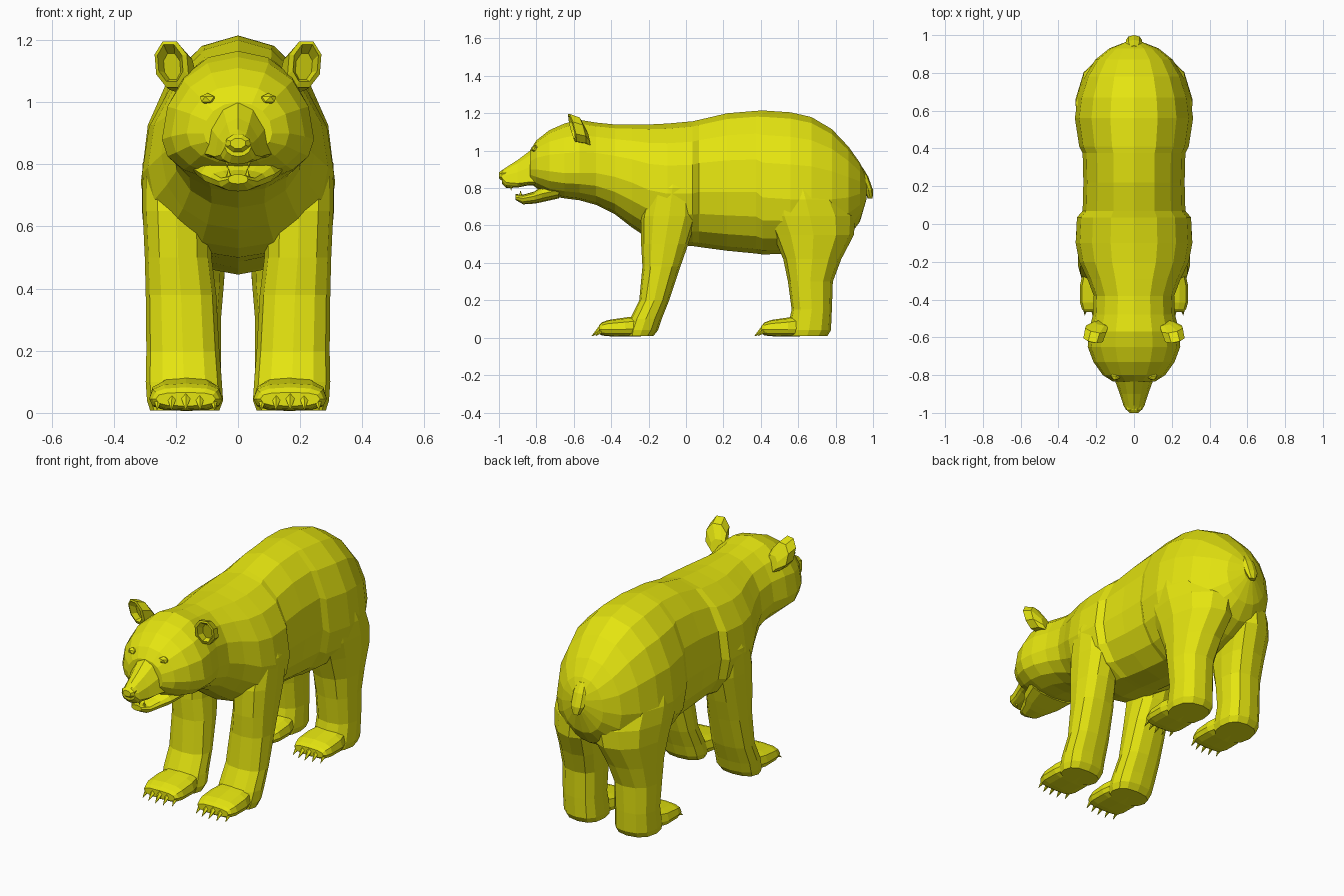
import bpy, bmesh, math
from mathutils import Vector, Matrix

fur = bpy.data.materials.new("yellow")
fur.diffuse_color = (0.78, 0.78, 0.005, 1)


def finish(name, bm, mirror=False):
    bmesh.ops.recalc_face_normals(bm, faces=bm.faces)
    me = bpy.data.meshes.new(name)
    bm.to_mesh(me)
    bm.free()
    me.materials.append(fur)
    ob = bpy.data.objects.new(name, me)
    bpy.context.collection.objects.link(ob)
    if mirror:
        ob.modifiers.new("mirror", 'MIRROR').use_mirror_merge = False
    return ob


def unit_ring(n, power, turn=0.0):
    """Points of a unit superellipse."""
    pts = []
    for i in range(n):
        a = 2 * math.pi * (i + turn) / n
        c, s = math.cos(a), math.sin(a)
        pts.append((math.copysign(abs(c) ** (2 / power), c),
                    math.copysign(abs(s) ** (2 / power), s)))
    return pts


def loft(name, rings, mirror=False):
    """Skin a list of equal-length point rings and cap both ends."""
    bm = bmesh.new()
    vs = [[bm.verts.new(p) for p in r] for r in rings]
    n = len(vs[0])
    for a, b in zip(vs, vs[1:]):
        for i in range(n):
            j = (i + 1) % n
            bm.faces.new((a[i], a[j], b[j], b[i]))
    bm.faces.new(vs[0])
    bm.faces.new(vs[-1])
    return finish(name, bm, mirror)


def along_y(name, sections, n=16, power=2.0, xc=0.0, mirror=False, turn=0.0):
    """Sections: y, half width, bottom z, widest z, top z."""
    rings = []
    for y, w, zb, zw, zt in sections:
        rings.append([(xc + w * c, y, zw + s * ((zt - zw) if s > 0 else (zw - zb)))
                      for c, s in unit_ring(n, power, turn)])
    return loft(name, rings, mirror)


def along_z(name, sections, n=12, power=2.4, mirror=True):
    """Sections: z, front y, back y, inner x, outer x, inward pinch of the back."""
    rings = []
    for z, yf, yb, xi, xo, pinch in sections:
        ring = []
        for c, s in unit_ring(n, power):
            x = (xi + xo) / 2 + (xo - xi) / 2 * c - pinch * max(0, s) ** 2
            ring.append((x if not mirror else max(x, 0.01), (yf + yb) / 2 + (yb - yf) / 2 * s, z))
        rings.append(ring)
    return loft(name, rings, mirror)


# Trunk, neck and skull, with small steps behind the shoulder and before the haunch
along_y("body", [
    (0.965, 0.04, 0.74, 0.80, 0.86), (0.93, 0.13, 0.62, 0.77, 0.935),
    (0.87, 0.205, 0.54, 0.75, 1.02), (0.78, 0.26, 0.49, 0.74, 1.115),
    (0.67, 0.298, 0.46, 0.74, 1.18), (0.56, 0.313, 0.45, 0.74, 1.205),
    (0.41, 0.29, 0.445, 0.75, 1.215), (0.375, 0.272, 0.45, 0.78, 1.213),
    (0.22, 0.268, 0.465, 0.78, 1.20), (0.07, 0.272, 0.485, 0.78, 1.165),
    (0.035, 0.302, 0.49, 0.77, 1.157), (-0.10, 0.309, 0.50, 0.77, 1.145),
    (-0.20, 0.29, 0.53, 0.79, 1.14), (-0.29, 0.247, 0.59, 0.83, 1.14),
    (-0.38, 0.213, 0.66, 0.86, 1.14), (-0.48, 0.217, 0.71, 0.88, 1.15),
    (-0.57, 0.24, 0.735, 0.88, 1.165), (-0.65, 0.245, 0.745, 0.88, 1.145),
    (-0.73, 0.215, 0.76, 0.89, 1.11), (-0.80, 0.165, 0.80, 0.90, 1.055),
    (-0.835, 0.11, 0.83, 0.90, 1.0)], n=16, power=2.1)

# Muzzle, nose and lower jaw
along_y("muzzle", [
    (-0.76, 0.125, 0.81, 0.835, 1.055), (-0.84, 0.097, 0.815, 0.832, 0.995),
    (-0.90, 0.075, 0.803, 0.825, 0.95), (-0.96, 0.056, 0.80, 0.83, 0.912),
    (-0.985, 0.042, 0.825, 0.855, 0.895)], n=12, power=1.9)
along_y("nose", [
    (-0.95, 0.04, 0.84, 0.87, 0.905), (-0.985, 0.042, 0.838, 0.87, 0.897),
    (-1.0, 0.026, 0.85, 0.868, 0.885)], n=8, turn=0.5)
along_y("lower_jaw", [
    (-0.68, 0.15, 0.745, 0.79, 0.85), (-0.77, 0.12, 0.725, 0.77, 0.81),
    (-0.81, 0.09, 0.717, 0.757, 0.782), (-0.87, 0.062, 0.713, 0.745, 0.765),
    (-0.912, 0.032, 0.737, 0.752, 0.768)], n=12, power=2.3)

# Cupped ears rooted in the skull: x, y, z of each ring centre, then its radii
ear_rings = []
for x, y, z, rx, rz in [(0.17, -0.525, 1.07, 0.04, 0.045), (0.20, -0.555, 1.108, 0.06, 0.074),
                        (0.214, -0.607, 1.122, 0.056, 0.08), (0.218, -0.612, 1.126, 0.042, 0.064),
                        (0.212, -0.575, 1.115, 0.028, 0.045)]:
    ear_rings.append([(x + rx * c + 0.08 * rz * s, y - 0.25 * rz * s + 0.2 * rx * c, z + rz * s)
                      for c, s in unit_ring(8, 2.1, 0.5)])
loft("ears", ear_rings, mirror=True)

# Eyes, almond shaped
bm = bmesh.new()
bmesh.ops.create_icosphere(bm, subdivisions=1, radius=0.026,
                           matrix=Matrix.Translation((0.097, -0.805, 1.01))
                           @ Matrix.Diagonal((1.1, 0.9, 0.75, 1)))
finish("eyes", bm, True)

# Fangs in both jaws
bm = bmesh.new()
for x, y, z, up in [(0.035, -0.935, 0.80, False), (0.03, -0.885, 0.775, True)]:
    m = Matrix.Translation((x, y, z)) @ Matrix.Rotation(0 if up else math.pi, 4, 'X')
    bmesh.ops.create_cone(bm, cap_ends=True, segments=5, radius1=0.009, radius2=0.0,
                          depth=0.03, matrix=m)
finish("fangs", bm, True)

# Tail
along_z("tail", [
    (0.91, 0.90, 0.945, -0.03, 0.03, 0), (0.86, 0.93, 0.975, -0.042, 0.042, 0),
    (0.79, 0.95, 1.0, -0.042, 0.042, 0), (0.745, 0.972, 0.998, -0.02, 0.02, 0)],
    n=8, power=2.0, mirror=False)

# Legs, from inside the shoulder or haunch down to the heel
along_z("front_legs", [
    (0.90, -0.15, 0.02, 0.10, 0.27, 0), (0.80, -0.20, 0.055, 0.10, 0.308, 0),
    (0.65, -0.24, 0.06, 0.085, 0.307, 0),
    (0.50, -0.24, 0.012, 0.085, 0.30, 0), (0.38, -0.233, -0.03, 0.07, 0.297, 0),
    (0.20, -0.25, -0.09, 0.06, 0.295, 0), (0.10, -0.30, -0.13, 0.052, 0.297, 0),
    (0.04, -0.32, -0.15, 0.048, 0.293, 0), (0.008, -0.32, -0.175, 0.06, 0.283, 0)])
along_z("hind_legs", [
    (0.85, 0.48, 0.74, 0.12, 0.285, 0.08), (0.74, 0.42, 0.86, 0.08, 0.31, 0.1),
    (0.65, 0.42, 0.905, 0.06, 0.309, 0.09),
    (0.55, 0.465, 0.898, 0.04, 0.30, 0.06), (0.42, 0.52, 0.83, 0.045, 0.288, 0.03),
    (0.30, 0.545, 0.785, 0.055, 0.282, 0.015), (0.15, 0.565, 0.78, 0.055, 0.278, 0.01),
    (0.04, 0.54, 0.775, 0.05, 0.278, 0.01), (0.008, 0.54, 0.755, 0.06, 0.268, 0.01)])

# Paws, each with five claws
for name, y0, heel, xc, w in [("front", -0.455, 0.22, 0.168, 0.118),
                              ("hind", 0.415, 0.20, 0.163, 0.112)]:
    along_y(name + "_paws", [
        (y0 + heel, w - 0.02, 0.008, 0.05, 0.12), (y0 + 0.13, w, 0.006, 0.045, 0.108),
        (y0 + 0.04, w, 0.008, 0.045, 0.095), (y0 + 0.005, w - 0.01, 0.012, 0.045, 0.082),
        (y0 - 0.01, w - 0.022, 0.022, 0.045, 0.066)],
        n=12, power=2.8, xc=xc, mirror=True)
    bm = bmesh.new()
    for i in range(5):
        t = (i - 2) / 2
        base = Vector((xc + (w - 0.03) * t, y0 + 0.02 * t * t, 0.048))
        aim = Vector((0.1 * t, -1, -0.8)).normalized()
        rot = aim.to_track_quat('Z', 'Y').to_matrix().to_4x4()
        bmesh.ops.create_cone(bm, cap_ends=True, segments=5, radius1=0.019, radius2=0.001,
                              depth=0.07, matrix=Matrix.Translation(base + aim * 0.028) @ rot)
    finish(name + "_claws", bm, True)
